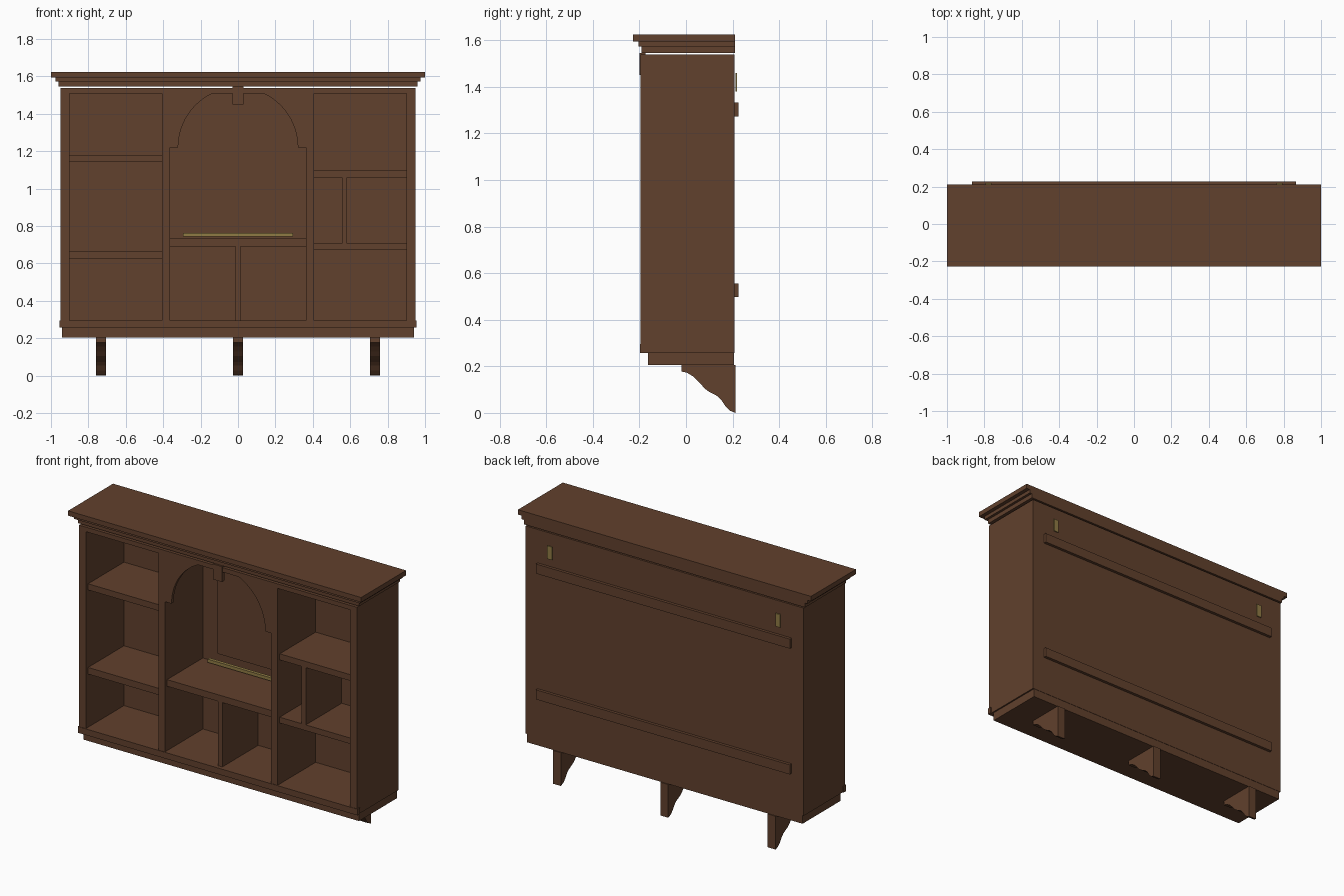
import bpy, bmesh, math

cube = bpy.data.objects.get("Cube")
if cube:
    bpy.data.objects.remove(cube, do_unlink=True)


def material(name, rgb):
    m = bpy.data.materials.new(name)
    m.use_nodes = True
    m.diffuse_color = (*rgb, 1)
    m.node_tree.nodes["Principled BSDF"].inputs["Base Color"].default_value = (*rgb, 1)
    return m


WOOD = material("brown wood", (0.12, 0.052, 0.026))
BRASS = material("dull brass", (0.28, 0.20, 0.06))


def finish(name, bm, mat):
    bmesh.ops.recalc_face_normals(bm, faces=bm.faces)
    me = bpy.data.meshes.new(name)
    bm.to_mesh(me)
    bm.free()
    me.materials.append(mat)
    ob = bpy.data.objects.new(name, me)
    bpy.context.collection.objects.link(ob)
    return ob


def box(name, x, y, z, mat=WOOD):
    bm = bmesh.new()
    bmesh.ops.create_cube(bm, size=1)
    for v in bm.verts:
        for i, (lo, hi) in enumerate((x, y, z)):
            v.co[i] = lo if v.co[i] < 0 else hi
    return finish(name, bm, mat)


def prism(name, points, offset, mat=WOOD):
    """Extrude a flat outline of 3D points along offset."""
    bm = bmesh.new()
    face = bm.faces.new([bm.verts.new(p) for p in points])
    new = bmesh.ops.extrude_face_region(bm, geom=[face])["geom"]
    bmesh.ops.translate(bm, vec=offset, verts=[g for g in new if isinstance(g, bmesh.types.BMVert)])
    return finish(name, bm, mat)


FRONT, FRAME, INNER, BACK = -0.195, -0.173, 0.177, 0.208
W, SIDE, MID, MID_OUT = 0.949, 0.902, 0.363, 0.406
LOW, FLOOR, CEIL, TOP = 0.257, 0.295, 1.51, 1.538
DEPTH = (FRAME, INNER)

# Carcass
box("back_panel", (-W, W), (INNER, BACK), (LOW, TOP))
box("top_board", (-W, W), (FRONT, INNER), (CEIL, TOP))
box("bottom_board", (-W, W), DEPTH, (LOW, FLOOR))
box("bottom_front_rail", (-0.955, 0.955), (FRONT - 0.003, FRAME), (LOW, FLOOR))
box("plinth", (-0.94, 0.94), (-0.163, BACK - 0.002), (0.205, LOW))

# Side panels, dividers and their face-frame stiles
for s, side in ((1, "left"), (-1, "right")):
    for part, a, b in (("side", SIDE, W), ("divider", MID, MID_OUT)):
        x = sorted((s * a, s * b))
        box(f"{side}_{part}_panel", x, DEPTH, (FLOOR, CEIL))
        box(f"{side}_{part}_stile", x, (FRONT, FRAME), (FLOOR, CEIL))

# Shelves and small partitions
box("right_upper_shelf", (-SIDE, -MID_OUT), DEPTH, (1.142, 1.18))
box("right_lower_shelf", (-SIDE, -MID_OUT), DEPTH, (0.623, 0.664))
box("left_upper_shelf", (MID_OUT, SIDE), DEPTH, (1.06, 1.098))
box("left_lower_shelf", (MID_OUT, SIDE), DEPTH, (0.671, 0.707))
box("left_partition", (0.556, 0.584), DEPTH, (0.707, 1.06))
box("centre_shelf", (-MID, MID), DEPTH, (0.692, 0.733))
box("centre_partition", (-0.014, 0.014), DEPTH, (FLOOR, 0.692))

# Niche: raised panel, narrow strip, arch and keystone
box("niche_panel", (-0.26, 0.26), (INNER - 0.007, INNER), (0.79, 1.338))
box("niche_strip", (-0.294, 0.294), (0.125, 0.145), (0.744, 0.764), BRASS)
SPRING, RADIUS = 1.22, 0.32
end = math.asin((CEIL - SPRING) / RADIUS)
for s, side in ((1, "left"), (-1, "right")):
    outline = [(s * MID, FRONT + 0.004, CEIL), (s * MID, FRONT + 0.004, SPRING)]
    for i in range(15):
        a = end * i / 14
        outline.append((s * RADIUS * math.cos(a), FRONT + 0.004, SPRING + RADIUS * math.sin(a)))
    prism(f"{side}_arch_spandrel", outline, (0, 0.02, 0))
box("keystone", (-0.03, 0.03), (FRONT - 0.004, FRAME), (1.45, 1.545))

# Stepped cornice
for name, w, y, z in (("lower", 0.96, -0.19, (1.546, 1.573)),
                      ("middle", 0.976, -0.205, (1.573, 1.595)),
                      ("upper", 1.0, -0.228, (1.595, 1.625))):
    box(f"{name}_cornice", (-w, w), (y, 0.21), z)

# Scrolled support brackets
scroll = [(0.212, 0.205), (-0.02, 0.205), (-0.02, 0.178), (0.005, 0.172), (0.033, 0.155),
          (0.058, 0.13), (0.08, 0.105), (0.1, 0.09), (0.135, 0.072), (0.152, 0.055),
          (0.17, 0.028), (0.187, 0.01), (0.212, 0)]
for x, name in ((-0.733, "right"), (0, "centre"), (0.733, "left")):
    prism(f"{name}_bracket", [(x - 0.027, y, z) for y, z in scroll], (0.054, 0, 0))

# Wall cleats and hanger plates on the back
for name, z in (("upper", (1.273, 1.332)), ("lower", (0.497, 0.556))):
    box(f"{name}_cleat", (-0.867, 0.867), (BACK, 0.226), z)
for s, side in ((1, "left"), (-1, "right")):
    box(f"{side}_hanger_plate", sorted((s * 0.762, s * 0.795)), (0.212, 0.218), (1.38, 1.46), BRASS)
